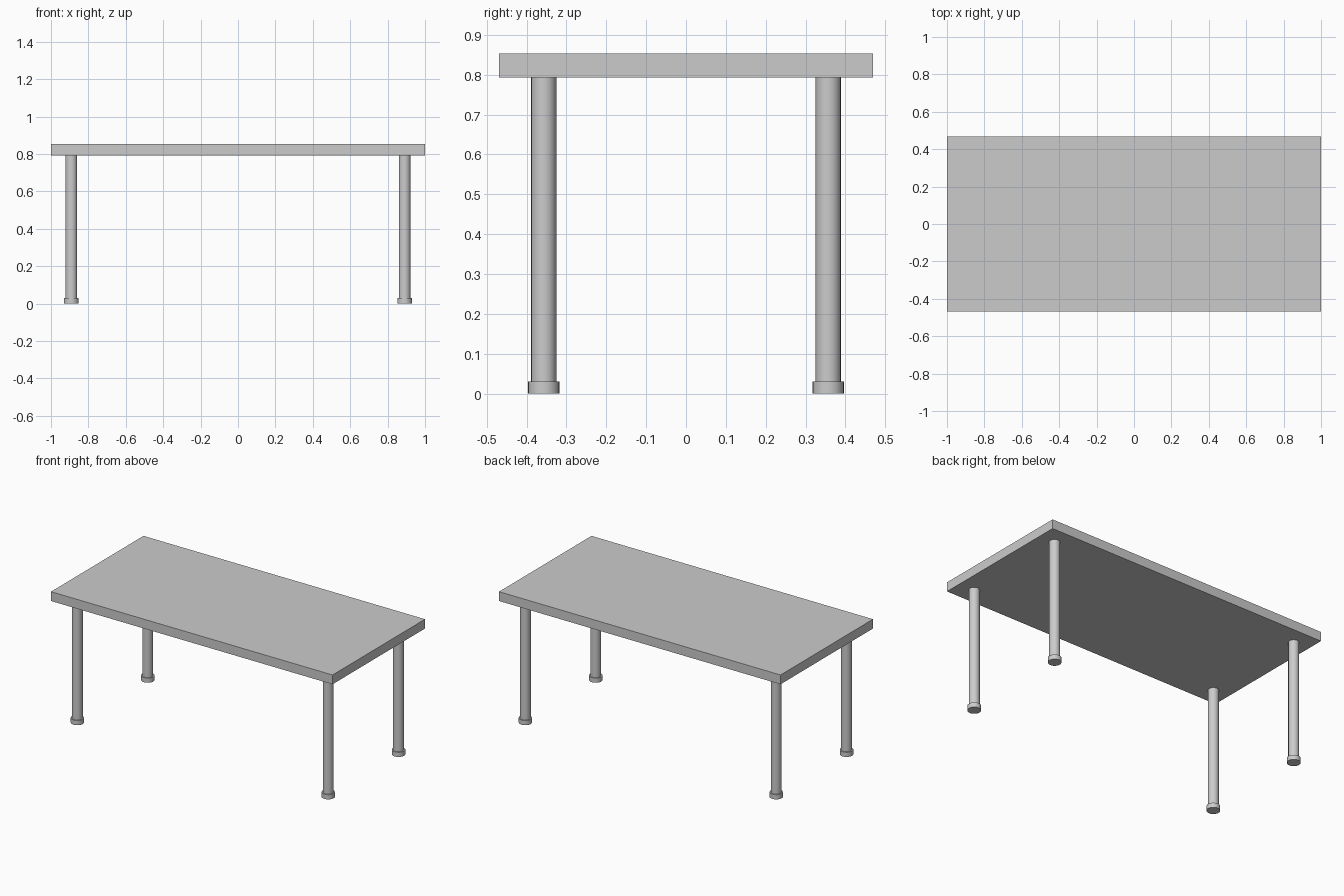
import bpy

if "Cube" in bpy.data.objects:
    bpy.data.objects.remove(bpy.data.objects["Cube"])

TOP_Z, UNDER_Z, FOOT_H = 0.853, 0.793, 0.03
HALF_D = 0.469
LEG_X, LEG_Y = 0.891, 0.357


def cylinder(name, x, y, z0, z1, radius):
    bpy.ops.mesh.primitive_cylinder_add(
        vertices=32, radius=radius, depth=z1 - z0, location=(x, y, (z0 + z1) / 2))
    bpy.context.object.name = name
    bpy.ops.object.shade_smooth_by_angle()


# Table top slab
bpy.ops.mesh.primitive_cube_add(size=1, location=(0, 0, (TOP_Z + UNDER_Z) / 2))
top = bpy.context.object
top.name = "table_top"
top.scale = (2, 2 * HALF_D, TOP_Z - UNDER_Z)
bpy.ops.object.transform_apply(location=False, rotation=False, scale=True)

# Round legs, each on a wider foot
for sy, depth_name in ((-1, "front"), (1, "back")):
    for sx, side_name in ((-1, "left"), (1, "right")):
        tag = f"{depth_name}_{side_name}"
        cylinder(f"{tag}_leg", sx * LEG_X, sy * LEG_Y, FOOT_H, UNDER_Z, 0.0315)
        cylinder(f"{tag}_foot", sx * LEG_X, sy * LEG_Y, 0, FOOT_H, 0.039)
